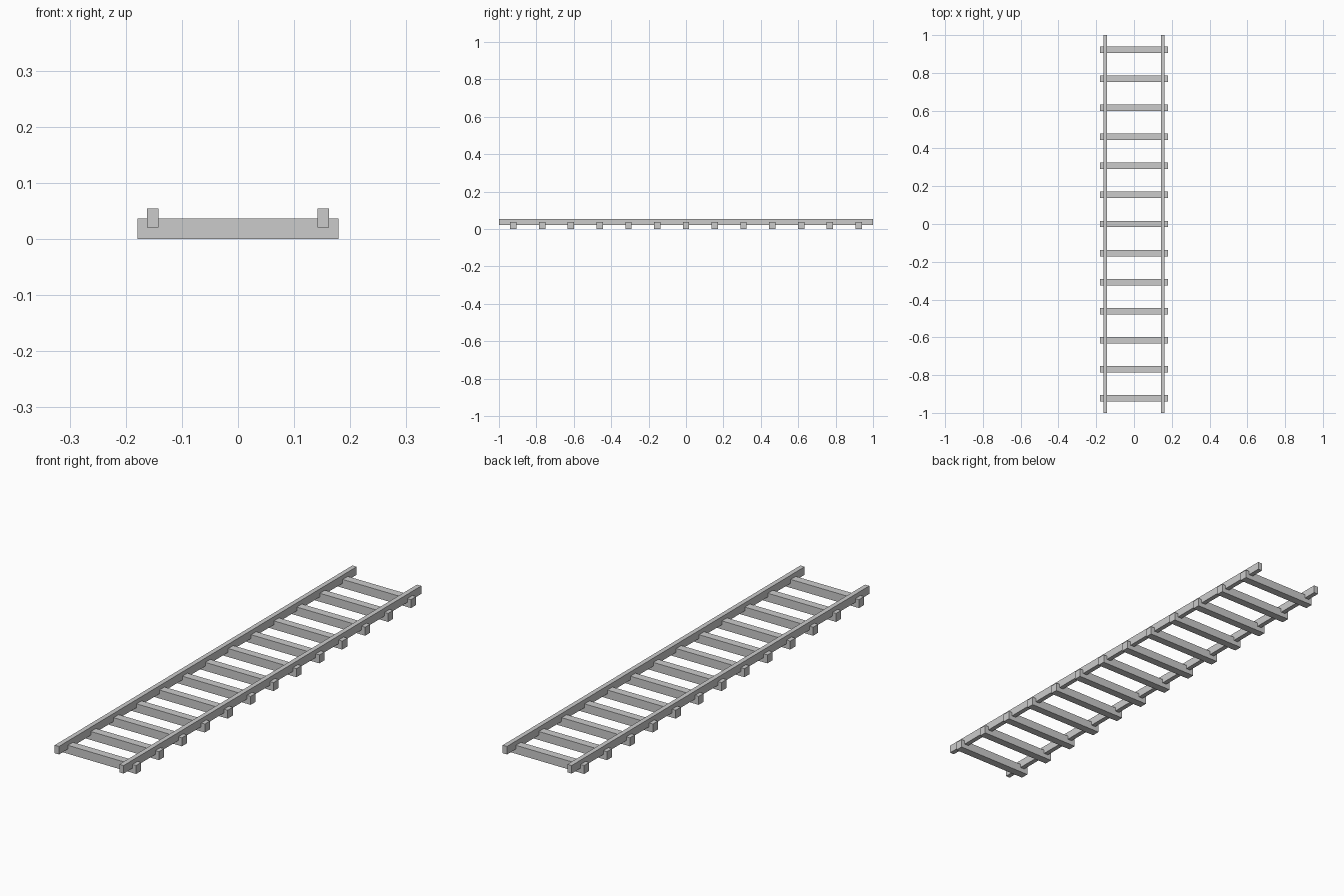
import bpy

if "Cube" in bpy.data.objects:
    bpy.data.objects.remove(bpy.data.objects["Cube"])


def box(name, center, size):
    bpy.ops.mesh.primitive_cube_add(size=1, location=center)
    obj = bpy.context.object
    obj.name = name
    obj.scale = size
    bpy.ops.object.transform_apply(location=False, rotation=False, scale=True)
    return obj


TIES = 13
SPACING = 2 / TIES

# Two long rails, sunk slightly into the ties
for side, x in (("left", -0.152), ("right", 0.152)):
    box(f"rail_{side}", (x, 0, 0.037), (0.02, 2.0, 0.034))

# Evenly spaced cross ties resting on the ground
for i in range(TIES):
    y = (i - (TIES - 1) / 2) * SPACING
    box(f"cross_tie_{i + 1}", (0, y, 0.018), (0.358, 0.034, 0.036))
